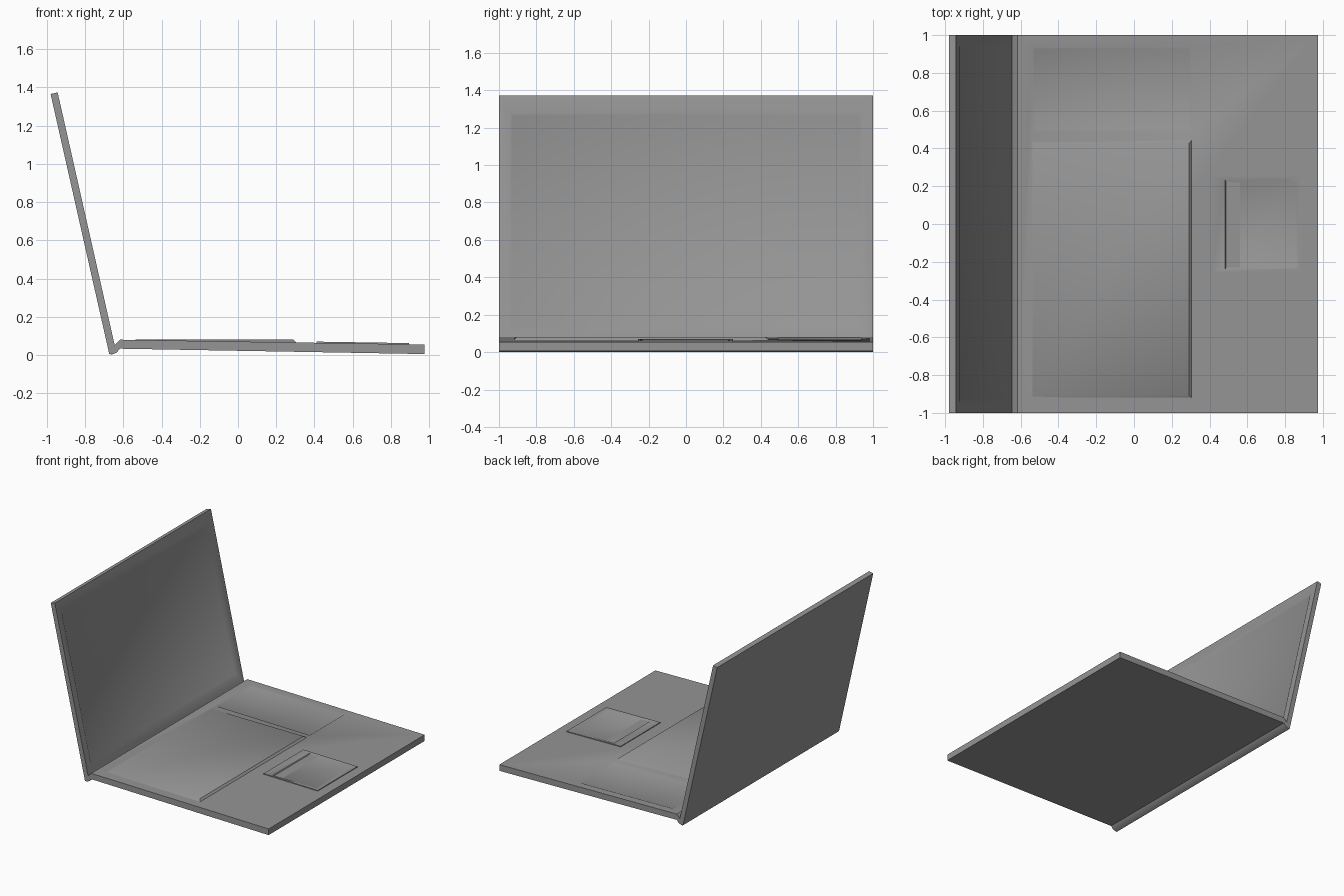
import bpy, bmesh, math
from mathutils import Vector

if "Cube" in bpy.data.objects:
    bpy.data.objects.remove(bpy.data.objects["Cube"])

grey = bpy.data.materials.new("dark_grey")
grey.diffuse_color = (0.3, 0.3, 0.3, 1)
grey.use_nodes = True
grey.node_tree.nodes["Principled BSDF"].inputs["Base Color"].default_value = grey.diffuse_color


def loft(name, rings):
    """Closed solid skinned through equal-length rings of points."""
    bm = bmesh.new()
    loops = [[bm.verts.new(p) for p in r] for r in rings]
    n = len(loops[0])
    for a, b in zip(loops, loops[1:]):
        for i in range(n):
            j = (i + 1) % n
            bm.faces.new((a[i], a[j], b[j], b[i]))
    bm.faces.new(loops[0][::-1])
    bm.faces.new(loops[-1])
    bmesh.ops.recalc_face_normals(bm, faces=bm.faces)
    me = bpy.data.meshes.new(name)
    bm.to_mesh(me)
    bm.free()
    me.materials.append(grey)
    ob = bpy.data.objects.new(name, me)
    bpy.context.collection.objects.link(ob)
    return ob


def extrude_profile(name, profile, half=1.0):
    return loft(name, [[(x, y, z) for x, z in profile] for y in (-half, half)])


def carve(target, cutter):
    """Cut a recess, apply it, and remove the cutter."""
    cutter.hide_render = True
    mod = target.modifiers.new("recess", 'BOOLEAN')
    mod.operation = 'DIFFERENCE'
    mod.solver = 'EXACT'
    mod.object = cutter
    bpy.context.view_layer.objects.active = target
    bpy.ops.object.modifier_apply(modifier=mod.name)
    bpy.data.objects.remove(cutter)


def deck_z(x):
    return 0.08 - 0.0157 * (x + 0.617)


def deck_ring(x0, x1, y0, y1, h0, h1):
    """Rectangle lying h0 (back) to h1 (front) above the sloping deck."""
    return [(x, y, deck_z(x) + h) for x, y, h in
            ((x0, y0, h0), (x1, y0, h1), (x1, y1, h1), (x0, y1, h0))]


# Base slab, tilted slightly down to the front edge
base = extrude_profile("base", [(-0.617, 0.033), (0.975, 0.005),
                                (0.975, deck_z(0.975)), (-0.617, deck_z(-0.617))])

# Hinge strip between base and lid
extrude_profile("hinge", [(-0.667, 0.0), (-0.635, 0.012), (-0.617, 0.033),
                          (-0.617, 0.08), (-0.645, 0.052)])

# Recessed number pad area
carve(base, loft("number_pad_cutter", [
    deck_ring(-0.546, 0.307, 0.483, 0.945, 0.004, 0.004),
    deck_ring(-0.526, 0.293, 0.497, 0.925, -0.005, -0.006)]))

# Raised main keyboard area, wedge rising towards the front
loft("keyboard", [deck_ring(-0.55, 0.31, -0.925, 0.45, -0.005, -0.005),
                  deck_ring(-0.53, 0.29, -0.905, 0.425, 0.003, 0.014)])

# Touch pad: upright frame with a sloping inset
pad = loft("touch_pad", [deck_ring(0.41, 0.895, -0.257, 0.252, -0.006, -0.006),
                         deck_ring(0.41, 0.895, -0.257, 0.252, 0.006, 0.006)])
carve(pad, loft("touch_pad_cutter", [
    deck_ring(0.48, 0.885, -0.245, 0.24, 0.009, 0.009),
    deck_ring(0.488, 0.86, -0.23, 0.22, -0.001, 0.004)]))

# Lid with a bevelled screen recess
lid = extrude_profile("lid", [(-0.673, 0.004), (-0.637, 0.017),
                              (-0.943, 1.373), (-0.98, 1.365)])
origin = Vector((-0.637, 0, 0.017))
up = (Vector((-0.943, 0, 1.373)) - origin).normalized()
out = Vector((up.z, 0, -up.x))


def screen_ring(s0, s1, half, depth):
    return [origin + up * s + Vector((0, y, 0)) + out * depth
            for s, y in ((s0, -half), (s0, half), (s1, half), (s1, -half))]


carve(lid, loft("screen_cutter", [screen_ring(0.095, 1.305, 0.95, 0.005),
                                  screen_ring(0.122, 1.278, 0.925, -0.010)]))

# Soft shading across the shallow bevels
bpy.ops.object.select_all(action='SELECT')
bpy.ops.object.shade_smooth_by_angle(angle=math.radians(40))
